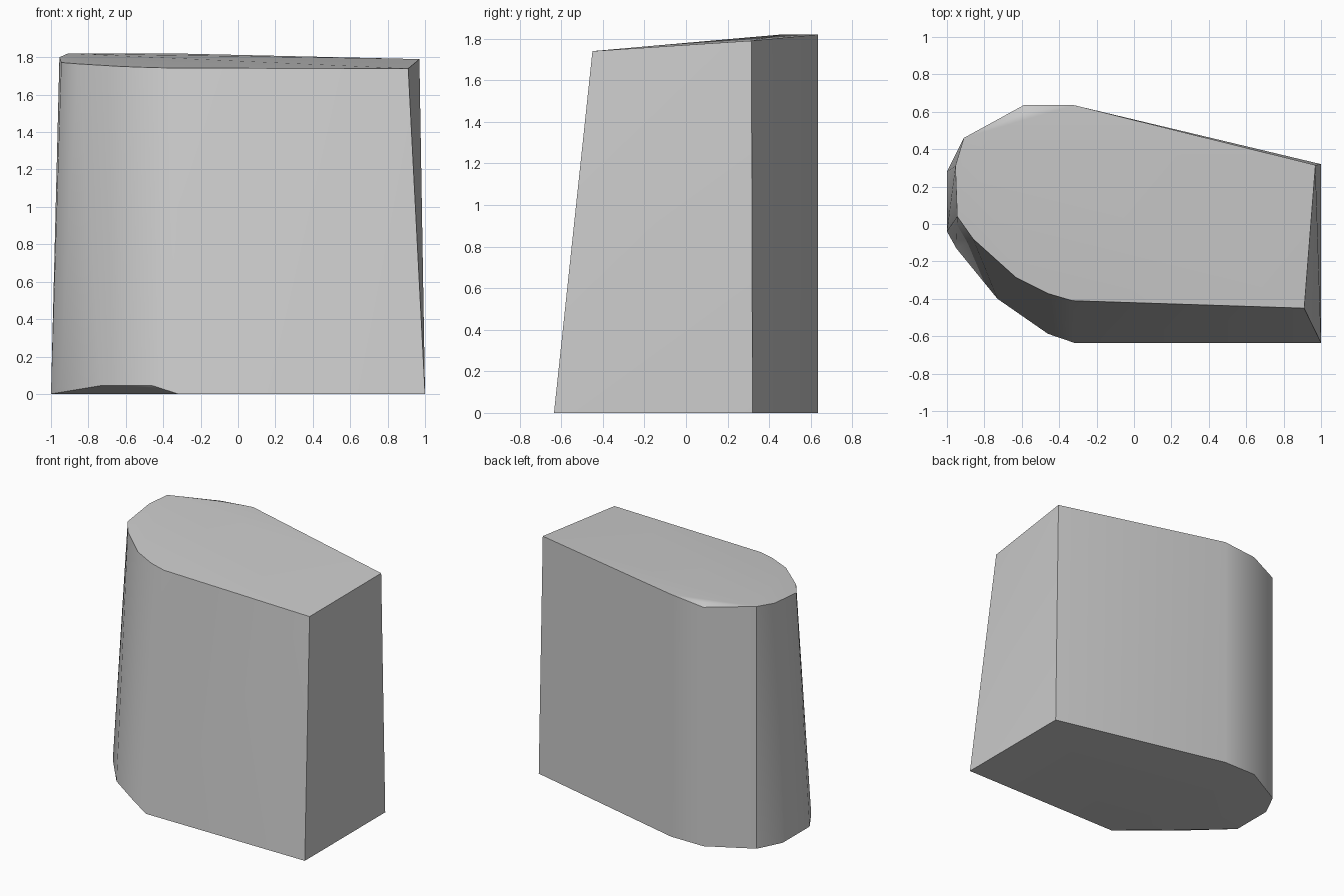
import bpy
import bmesh
import math

# Remove the default object
cube = bpy.data.objects.get("Cube")
if cube:
    bpy.data.objects.remove(cube, do_unlink=True)

# Plain grey material
grey = bpy.data.materials.new("light_grey")
grey.use_nodes = True
colour = (0.6, 0.6, 0.6, 1)
grey.diffuse_color = colour
grey.node_tree.nodes["Principled BSDF"].inputs["Base Color"].default_value = colour

# Footprint on the ground
base = [(1, -.635), (1, .32), (-.32, .635), (-.59, .635), (-.91, .46),
        (-1, .28), (-1, -.04), (-.32, -.635)]

# Rounded front corner, lifted by a small under-cut
lifted_corner = [(-.95, -.13), (-.73, -.4), (-.46, -.587)]

# Sloping rim, drawn in from the footprint
rim = [(.91, -.45, 1.74), (.97, .315, 1.79), (-.32, .635, 1.82),
       (-.56, .6, 1.812), (-.59, .635, 1.795), (-.91, .46, 1.82),
       (-.955, .31, 1.8), (-.945, .04, 1.772), (-.86, -.08, 1.765),
       (-.63, -.287, 1.751), (-.46, -.372, 1.745), (-.33, -.41, 1.742)]

# Wrap the outlines in one convex block
bm = bmesh.new()
points = [(x, y, 0) for x, y in base] + [(x, y, .045) for x, y in lifted_corner] + rim
for p in points:
    bm.verts.new(p)
hull = bmesh.ops.convex_hull(bm, input=bm.verts[:])
loose = [v for v in bm.verts if not v.link_faces]
bmesh.ops.delete(bm, geom=loose, context="VERTS")
bmesh.ops.dissolve_limit(bm, angle_limit=math.radians(1),
                         verts=bm.verts[:], edges=bm.edges[:])
bmesh.ops.recalc_face_normals(bm, faces=bm.faces[:])

mesh = bpy.data.meshes.new("tapered_block")
bm.to_mesh(mesh)
bm.free()
mesh.materials.append(grey)
block = bpy.data.objects.new("tapered_block", mesh)
bpy.context.collection.objects.link(block)

# Smooth the rounded end, keep the corners crisp
bpy.ops.object.select_all(action="DESELECT")
block.select_set(True)
bpy.context.view_layer.objects.active = block
bpy.ops.object.shade_smooth_by_angle(angle=math.radians(30))
